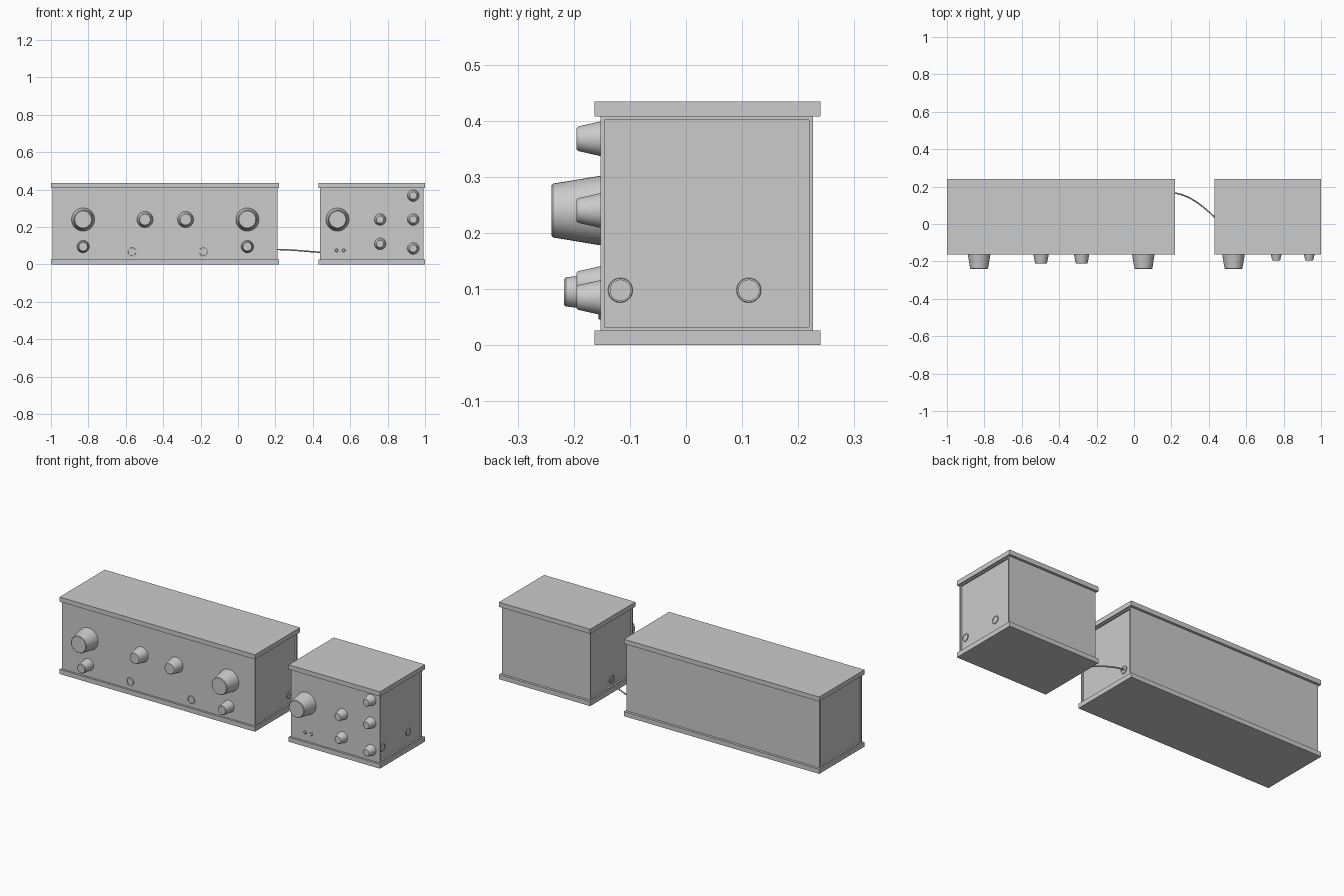
import bpy, bmesh, math
from mathutils import Matrix

if "Cube" in bpy.data.objects:
    bpy.data.objects.remove(bpy.data.objects["Cube"])

FRONT, BACK = -0.152, 0.226      # body depth range
Z0, Z1, H = 0.026, 0.408, 0.434  # body height range and total height


def finish(bm, name, smooth=False):
    bmesh.ops.recalc_face_normals(bm, faces=bm.faces)
    mesh = bpy.data.meshes.new(name)
    bm.to_mesh(mesh)
    bm.free()
    ob = bpy.data.objects.new(name, mesh)
    bpy.context.collection.objects.link(ob)
    if smooth:
        bpy.context.view_layer.objects.active = ob
        ob.select_set(True)
        bpy.ops.object.shade_smooth_by_angle(angle=math.radians(30))
        ob.select_set(False)
    return ob


def box_bm(x0, x1, y0, y1, z0, z1):
    bm = bmesh.new()
    size = Matrix.Diagonal((x1 - x0, y1 - y0, z1 - z0, 1))
    centre = Matrix.Translation(((x0 + x1) / 2, (y0 + y1) / 2, (z0 + z1) / 2))
    bmesh.ops.create_cube(bm, size=1, matrix=centre @ size)
    return bm


def cabinet(name, x0, x1):
    # overhanging base and lid
    for part, a, b in (("base", 0, Z0), ("lid", Z1, H)):
        finish(box_bm(x0, x1, -0.163, 0.24, a, b), f"{name}_{part}")
    # body with recessed end panels
    bm = box_bm(x0 + 0.008, x1 - 0.008, FRONT, BACK, Z0, Z1)
    bm.normal_update()
    ends = [f for f in bm.faces if abs(f.normal.x) > 0.9]
    bmesh.ops.inset_individual(bm, faces=ends, thickness=0.009, depth=0)
    bm.normal_update()
    for f in ends:
        step = -0.009 * f.normal
        rim = bmesh.ops.inset_individual(bm, faces=[f], thickness=0.0002, depth=0)
        bmesh.ops.translate(bm, verts=f.verts, vec=step)
    finish(bm, f"{name}_body")


def lathe(name, profile, loc, axis, segments=40):
    # profile of (radius, height) spun around the outward axis
    bm = bmesh.new()
    vs = [bm.verts.new((r, 0, h)) for r, h in profile]
    es = [bm.edges.new(p) for p in zip(vs, vs[1:])]
    bmesh.ops.spin(bm, geom=vs + es, cent=(0, 0, 0), axis=(0, 0, 1),
                   angle=2 * math.pi, steps=segments)
    bmesh.ops.remove_doubles(bm, verts=bm.verts, dist=1e-5)
    turn = {"-y": Matrix.Rotation(math.pi / 2, 4, 'X'),
            "+x": Matrix.Rotation(math.pi / 2, 4, 'Y'),
            "-x": Matrix.Rotation(-math.pi / 2, 4, 'Y')}[axis]
    bm.transform(Matrix.Translation(loc) @ turn)
    return finish(bm, name, True)


def knob(name, x, z, r, tip, depth):
    b = 0.003
    lathe(name, [(0, 0), (r, 0), (tip, depth - b), (tip - b, depth), (0, depth)],
          (x, FRONT, z), "-y")


def jack(name, loc, axis):
    lathe(name, [(0.022, -0.001), (0.022, 0.003), (0.021, 0.004), (0.018, 0.004),
                 (0.018, 0.001), (0, 0.001)], loc, axis, 32)


cabinet("main_unit", -1.0, 0.22)
cabinet("side_unit", 0.43, 1.0)

# knobs: base radius, tip radius, depth
LARGE, MEDIUM = (0.062, 0.048, 0.088), (0.043, 0.032, 0.060)
SMALL, MINI = (0.033, 0.026, 0.065), (0.031, 0.022, 0.043)
for x in (-0.828, 0.05):
    knob("large_knob", x, 0.24, *LARGE)
    knob("small_knob", x, 0.095, *SMALL)
for x in (-0.497, -0.28):
    knob("medium_knob", x, 0.24, *MEDIUM)
knob("side_unit_large_knob", 0.532, 0.24, *LARGE)
for x, z in ((0.76, 0.24), (0.76, 0.11), (0.937, 0.368), (0.937, 0.24), (0.937, 0.085)):
    knob("mini_knob", x, z, *MINI)

# sockets on fronts and ends
for x in (-0.566, -0.185):
    jack("front_socket", (x, FRONT, 0.068), "-y")
for y in (-0.117, 0.112):
    jack("end_socket", (0.983, y, 0.098), "+x")
jack("cable_socket_main", (0.203, 0.166, 0.08), "+x")
jack("cable_socket_side", (0.447, 0.026, 0.065), "-x")

# indicator lights
for x in (0.527, 0.565):
    lathe("indicator_light", [(0.009, 0), (0.009, 0.002), (0.006, 0.005), (0, 0.006)],
          (x, FRONT, 0.075), "-y", 20)

# connecting cable
cu = bpy.data.curves.new("cable", 'CURVE')
cu.dimensions = '3D'
cu.bevel_depth = 0.004
cu.bevel_resolution = 3
cu.use_fill_caps = True
sp = cu.splines.new('BEZIER')
sp.bezier_points.add(1)
a, b = sp.bezier_points
a.co, a.handle_left, a.handle_right = (0.203, 0.167, 0.08), (0.15, 0.17, 0.08), (0.31, 0.16, 0.078)
b.co, b.handle_left, b.handle_right = (0.448, 0.022, 0.065), (0.395, 0.068, 0.066), (0.5, -0.02, 0.065)
sp.resolution_u = 24
bpy.context.collection.objects.link(bpy.data.objects.new("cable", cu))
